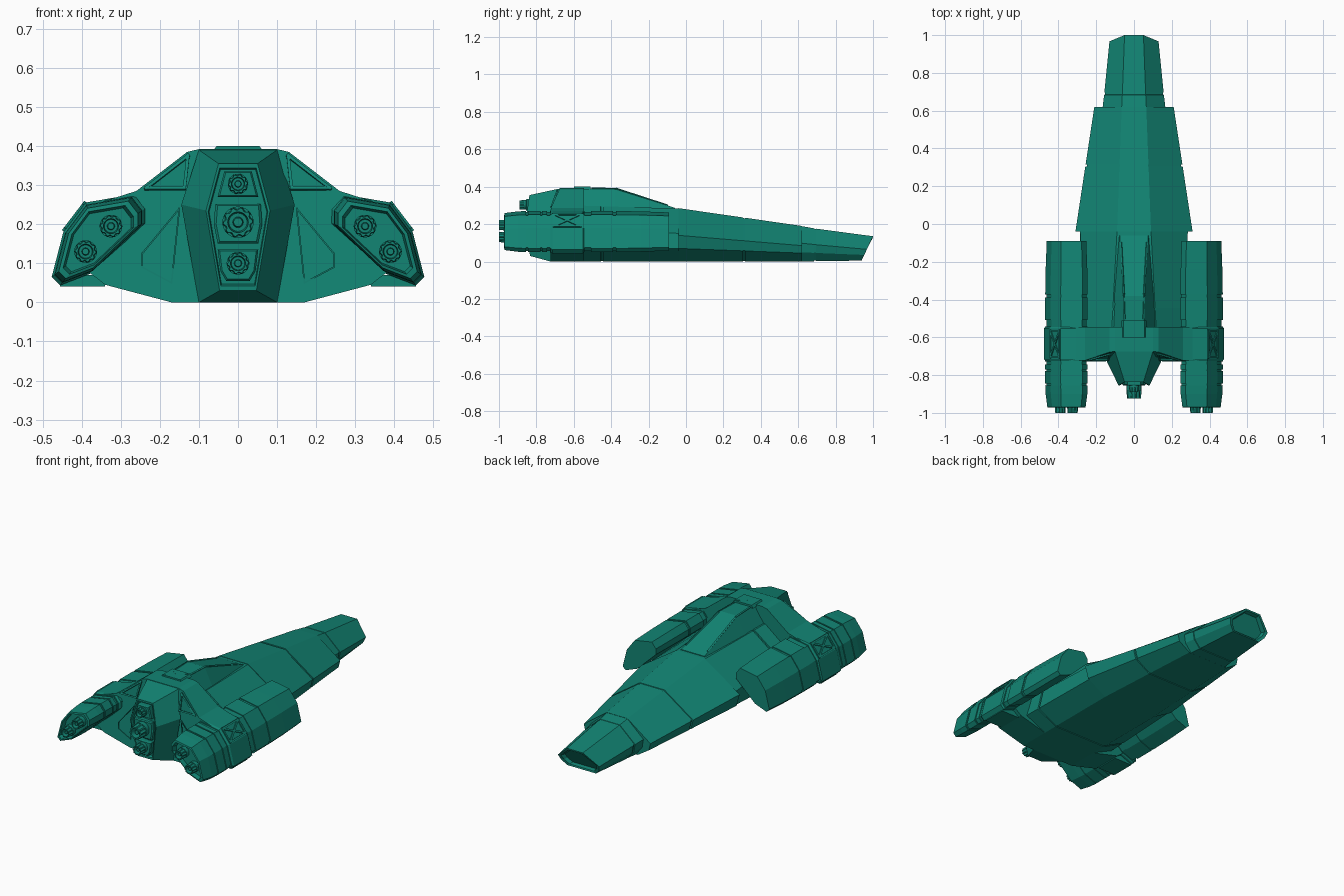
import bpy, bmesh, math
from mathutils import Vector, Matrix

cube = bpy.data.objects.get("Cube")
if cube:
    bpy.data.objects.remove(cube)

teal = bpy.data.materials.new("teal hull paint")
teal.use_nodes = True
teal.diffuse_color = (0.006, 0.235, 0.175, 1)
for node in teal.node_tree.nodes:
    if node.type == "BSDF_PRINCIPLED":
        node.inputs["Base Color"].default_value = teal.diffuse_color


def finish(name, bm, mirror=False):
    """Turn a bmesh into a flat-shaded object, optionally mirrored across x."""
    bmesh.ops.recalc_face_normals(bm, faces=bm.faces)
    mesh = bpy.data.meshes.new(name)
    bm.to_mesh(mesh)
    bm.free()
    mesh.materials.append(teal)
    obj = bpy.data.objects.new(name, mesh)
    bpy.context.collection.objects.link(obj)
    if mirror:
        mod = obj.modifiers.new("mirror", "MIRROR")
        mod.use_mirror_merge = False
    return obj


def loft(name, rings, mirror=False):
    """Skin a list of equal-length point rings and cap both ends."""
    bm = bmesh.new()
    loops = [[bm.verts.new(p) for p in ring] for ring in rings]
    count = len(loops[0])
    for a, b in zip(loops, loops[1:]):
        for i in range(count):
            j = (i + 1) % count
            bm.faces.new((a[i], a[j], b[j], b[i]))
    bm.faces.new(loops[0])
    bm.faces.new(loops[-1])
    return finish(name, bm, mirror)


def ring(half, depth, scale=1.0, mid=0.12):
    """Symmetric ring from a half profile; depth is y or a rule giving y from z."""
    full = half + [(-x, z) for x, z in reversed(half)]
    y_of = depth if callable(depth) else lambda z: depth
    return [(x * scale, y_of(z), mid + (z - mid) * scale) for x, z in full]


def blend(a, b, t):
    return [tuple(Vector(p).lerp(Vector(q), t)) for p, q in zip(a, b)]


def grooved(a, b, start, end, grooves):
    """Rings between two half profiles with narrow recessed seams."""
    rings = [ring(a, start)]
    for g in grooves:
        for dy, s in ((-.006, 1), (-.005, .97), (.005, .97), (.006, 1)):
            y = g + dy
            rings.append(ring(blend(a, b, (y - start) / (end - start)), y, s))
    return rings + [ring(b, end)]


def strips(name, segments, normal, width=.008, thick=.008, mirror=False):
    """Thin raised bars lying on a surface with the given normal."""
    bm = bmesh.new()
    n = Vector(normal).normalized()
    for p, q in segments:
        p, q = Vector(p), Vector(q)
        along = (q - p).normalized()
        side = n.cross(along).normalized()
        m = Matrix((along * ((q - p).length + width), side * width, n * thick)).transposed()
        m = Matrix.Translation((p + q) / 2) @ m.to_4x4()
        bmesh.ops.create_cube(bm, size=1, matrix=m)
    return finish(name, bm, mirror)


def outline(points):
    return list(zip(points, points[1:] + points[:1]))


def nozzle(name, x, z, radius, back, tip, mirror=False):
    """Toothed thruster bell with a hollow throat and a centre plug."""
    teeth, rings = 20, []
    span = tip - back
    for r, t, cut in ((1, 0, 1), (1, .45, 1), (1, .45, .86), (.92, 1, .86),
                      (.66, 1, 1), (.58, .5, 1), (.34, .5, 1), (.28, .85, 1)):
        loop = []
        for i in range(teeth * 2):
            a = math.pi * i / teeth
            rr = radius * r * (cut if i % 4 > 1 else 1)
            loop.append((x + rr * math.cos(a), back + span * t, z + rr * math.sin(a)))
        rings.append(loop)
    return loft(name, rings, mirror)


# Forward hull with lower side skirts
fore_back = [(.09, .285), (.31, .14), (.29, .07), (.17, 0)]
fore_front = [(.065, .19), (.21, .085), (.2, .045), (.13, 0)]
loft("forward_hull", grooved(fore_back, fore_front, -.04, .62, [.31]))

# Narrow nose with a raked, recessed end face
nose_back = [(.066, .192), (.168, .1), (.16, .05), (.12, 0)]
nose_front = [(.05, .135), (.13, .065), (.12, .035), (.09, .005)]


def rake(offset):
    return lambda z: 1 - offset - .47 * (.135 - z)


nose = grooved(nose_back, nose_front, .6, .93, [.69])[:-1]
nose += [ring(nose_front, rake(0)), ring(nose_front, rake(.002), .86, .07),
         ring(nose_front, rake(.025), .8, .07)]
loft("nose", nose)

# Middle hull running back between the engine pods
mid_front = [(.09, .283), (.285, .15), (.28, .07), (.17, 0)]
mid_back = [(.12, .3), (.26, .19), (.3, .06), (.17, 0)]
loft("middle_hull", grooved(mid_back, mid_front, -.6, -.04, [-.45]))

# Canopy rising into the upper deck
canopy = [([(.075, .287), (.085, .27)], -.06), ([(.055, .39), (.115, .27)], -.38),
          ([(.05, .39), (.13, .27)], -.6)]
loft("canopy", [ring(half, y) for half, y in canopy])
strips("canopy_frame", [((.068, -.1, .3), (.054, -.37, .388)),
                        ((.054, -.37, .388), (.05, -.5, .39))], (.5, 0, 1), mirror=True)

# Cross body joining the hull to both pods
web = [(.1, .392), (.13, .385), (.26, .285), (.37, .25), (.41, .1), (.34, .045), (.17, 0)]
loft("cross_body", [ring(web, -.545),
                    ring(web, lambda z: -.725 + max(0, z - .28) * .45)])

# Top plate with a cross brace
loft("top_plate", [ring([(.055, .4), (.065, .385)], y) for y in (-.6, -.51)])
strips("top_brace", [((-.045, -.59, .398), (.045, -.52, .398)),
                     ((.045, -.59, .398), (-.045, -.52, .398))], (0, 0, 1), thick=.005)

# Rear panel frames on the cross body
upper = [(.137, -.72, .292), (.235, -.72, .292), (.128, -.69, .375)]
lower = [(.15, -.726, .24), (.245, -.726, .125), (.245, -.726, .09), (.17, -.726, .05)]
strips("upper_panel_frame", outline(upper), (0, -1, .4), mirror=True)
strips("lower_panel_frame", outline(lower), (0, -1, 0), width=.004, thick=.004, mirror=True)

# Tail block, tapered and recessed at the back
tail = [(.1, .39), (.145, .25), (.1, 0)]
tail_end = [(.05, .355), (.082, .235), (.047, .03)]


def tail_y(z):
    return -.86 + abs(z - .2) * .15


loft("tail_block", [ring(tail, lambda z: -.725 + max(0, z - .28) * .45),
                    ring(tail_end, tail_y),
                    ring(tail_end, tail_y, .93, .2),
                    ring(tail_end, lambda z: tail_y(z) + .015, .9, .2)])

# Three thruster panels and bells on the tail
panels = [("upper", [(.035, .335), (.052, .27)], .303, .026, -.89),
          ("middle", [(.058, .252), (.062, .2), (.052, .15)], .205, .04, -.925),
          ("lower", [(.052, .135), (.045, .08), (.03, .055)], .1, .029, -.91)]
for label, half, z, radius, tip in panels:
    loft(label + "_tail_panel", [ring(half, -.82), ring(half, -.85),
                                 ring(half, -.856, .9, z)])
    nozzle(label + "_tail_thruster", 0, z, radius, -.845, tip)

# Engine pods: diagonal eight-sided section with seams and a recessed back
pod = [(.245, .235), (.272, .27), (.388, .25), (.442, .178),
       (.47, .07), (.45, .05), (.372, .08), (.245, .2)]
cx, cz = .357, .16


def pod_ring(y, s):
    return [(cx + (x - cx) * s, y, cz + (z - cz) * s) for x, z in pod]


stations = [(-.09, .93), (-.24, .98), (-.372, 1)]
for g, half in ((-.382, .008), (-.525, .018), (-.735, .008), (-.775, .004), (-.85, .006)):
    stations += [(g + half, 1), (g + half, .95), (g - half, .95), (g - half, 1)]
stations += [(-.9, .98), (-.97, .9), (-.972, .8), (-.945, .74)]
loft("engine_pod", [pod_ring(y, s) for y, s in stations], mirror=True)

# Wide clamp band round each pod
loft("pod_band", [pod_ring(y, s) for y, s in
                  ((-.545, 1), (-.552, 1.06), (-.715, 1.06), (-.725, 1))], mirror=True)

# Cross brace on the band's outer face
hi, lo = Vector((.394, 0, .252)), Vector((.443, 0, .188))
front, back = Vector((0, -.565, 0)), Vector((0, -.705, 0))
corners = [hi + front, hi + back, lo + back, lo + front]
braces = outline(corners) + [(corners[0], corners[2]), (corners[1], corners[3])]
strips("pod_brace", braces, (.8, 0, .6), width=.01, mirror=True)

# Foot plate under each band
bm = bmesh.new()
bmesh.ops.create_cube(bm, size=1, matrix=Matrix.Translation((.398, -.635, .055))
                      @ Matrix.Diagonal((.115, .14, .03, 1)))
finish("pod_foot", bm, True)

# Twin thrusters in each pod
for label, x, z in (("inner", .325, .195), ("outer", .39, .13)):
    nozzle(label + "_pod_thruster", x, z, .029, -.94, -1, True)
